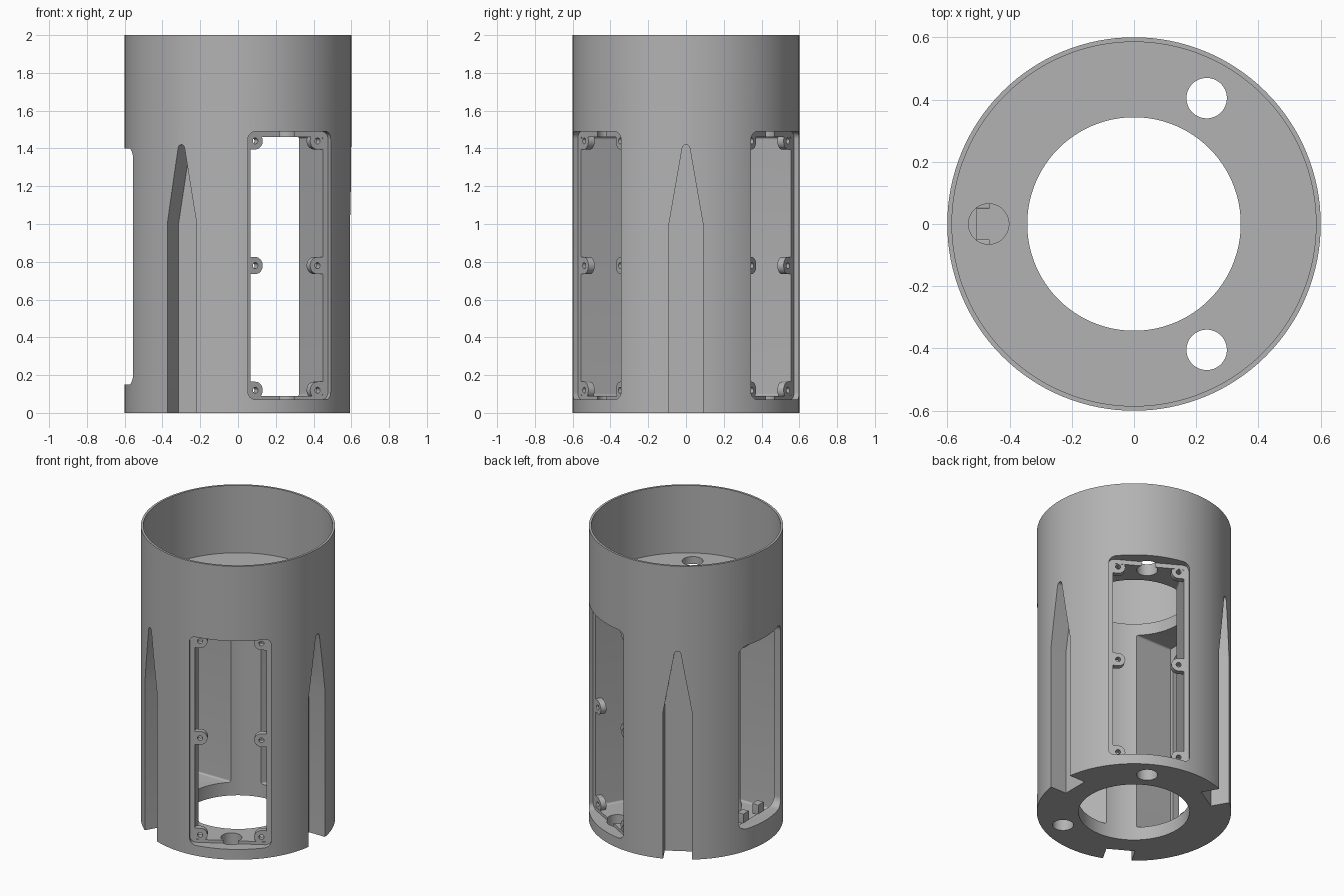
import bpy, bmesh, math
from mathutils import Matrix

cube = bpy.data.objects.get("Cube")
if cube:
    bpy.data.objects.remove(cube, do_unlink=True)

GREY = (0.45, 0.45, 0.45, 1.0)
mat = bpy.data.materials.new("plain grey")
mat.use_nodes = True
mat.diffuse_color = GREY
mat.node_tree.nodes["Principled BSDF"].inputs["Base Color"].default_value = GREY


def finish(name, bm):
    bmesh.ops.recalc_face_normals(bm, faces=bm.faces)
    mesh = bpy.data.meshes.new(name)
    bm.to_mesh(mesh)
    bm.free()
    mesh.materials.append(mat)
    obj = bpy.data.objects.new(name, mesh)
    bpy.context.collection.objects.link(obj)
    return obj


def lathe(name, profile, steps=128):
    """Revolve a closed (radius, z) profile around z."""
    bm = bmesh.new()
    rings = []
    for i in range(steps):
        a = math.tau * i / steps
        rings.append([bm.verts.new((r * math.cos(a), r * math.sin(a), z)) for r, z in profile])
    n = len(profile)
    for i in range(steps):
        p, q = rings[i], rings[(i + 1) % steps]
        for j in range(n):
            k = (j + 1) % n
            bm.faces.new((p[j], q[j], q[k], p[k]))
    return finish(name, bm)


def prism(name, outline, d0, d1, angle):
    """Extrude a (sideways, z) outline radially from d0 to d1, turned by angle."""
    bm = bmesh.new()
    face = bm.faces.new([bm.verts.new((d0, t, z)) for t, z in outline])
    out = bmesh.ops.extrude_face_region(bm, geom=[face])["geom"]
    verts = [v for v in out if isinstance(v, bmesh.types.BMVert)]
    bmesh.ops.translate(bm, verts=verts, vec=(d1 - d0, 0, 0))
    bm.transform(Matrix.Rotation(math.radians(angle), 4, "Z"))
    return finish(name, bm)


def arc(t, z, r, start, end, steps=8):
    return [(t + r * math.cos(math.radians(start + (end - start) * i / steps)),
             z + r * math.sin(math.radians(start + (end - start) * i / steps)))
            for i in range(steps + 1)]


def rounded(half, z0, z1, r):
    return (arc(half - r, z1 - r, r, 0, 90) + arc(r - half, z1 - r, r, 90, 180)
            + arc(r - half, z0 + r, r, 180, 270) + arc(half - r, z0 + r, r, 270, 360))


def circle(t, z, r):
    return arc(t, z, r, 0, 345, 23)


def drill(angle, radius, z0, z1):
    """Vertical round cutter standing off the axis."""
    bm = bmesh.new()
    bmesh.ops.create_cone(bm, cap_ends=True, segments=40, radius1=0.065, radius2=0.065, depth=z1 - z0)
    bm.transform(Matrix.Rotation(math.radians(angle), 4, "Z")
                 @ Matrix.Translation((radius, 0, (z0 + z1) / 2)))
    return finish("hole_cutter", bm)


def cut(obj, cutter):
    cutter.hide_render = True
    mod = obj.modifiers.new("cut", "BOOLEAN")
    mod.operation = "DIFFERENCE"
    mod.solver = "EXACT"
    mod.object = cutter
    bpy.context.view_layer.objects.active = obj
    bpy.ops.object.modifier_apply(modifier=mod.name)
    bpy.data.objects.remove(cutter, do_unlink=True)


# Thick tube with a thin-walled cup on top
body = lathe("body", [(0.343, 0), (0.6, 0), (0.6, 2), (0.585, 2), (0.585, 1.54), (0.343, 1.54)])

# Tapered guide slots in the outside
slot = [(-0.09, -0.1), (0.09, -0.1), (0.09, 1.0)] + arc(0, 1.4, 0.02, 12, 168) + [(-0.09, 1.0)]
for angle in (0, 120, 240):
    cut(body, prism("slot_cutter", slot, 0.474, 0.7, angle))

# Two service windows with a stepped seat for a cover
for angle in (60, -60):
    cut(body, prism("seat_cutter", rounded(0.253, 0.07, 1.49, 0.04), 0.515, 0.7, angle))
    cut(body, prism("pocket_cutter", rounded(0.222, 0.09, 1.46, 0.012), 0.1, 0.55, angle))

# Third window opens through a lip, with a wider pocket behind it
cut(body, prism("rear_pocket_cutter", rounded(0.253, 0.09, 1.46, 0.012), 0.1, 0.505, 180))
cut(body, prism("rear_window_cutter", rounded(0.228, 0.15, 1.4, 0.06), 0.45, 0.7, 180))

# Wiring holes in the middle and bottom plates
for angle in (60, 180, -60):
    cut(body, drill(angle, 0.467, 1.455, 1.7))
    cut(body, drill(angle, 0.467, -0.1, 0.095))

# Screw tabs around the service windows
parts = [body]
for angle, label in ((60, "back"), (-60, "front")):
    for side in (-1, 1):
        for z, level in ((0.12, "low"), (0.78, "middle"), (1.44, "high")):
            shape = arc(0.19, z, 0.045, 90, 270, 16) + [(0.24, z - 0.045), (0.24, z + 0.045)]
            shape = [(t * side, h) for t, h in shape]
            tab = prism(f"{label}_tab_{level}_{'a' if side < 0 else 'b'}", shape, 0.475, 0.513, angle)
            cut(tab, prism("screw_cutter", circle(0.19 * side, z, 0.016), 0.4, 0.6, angle))
            parts.append(tab)

# Small screw blocks behind the lipped window
for side in (-1, 1):
    for z, level in ((0.175, "low"), (1.375, "high")):
        t = 0.08 * side
        block = prism(f"rear_block_{level}_{'a' if side < 0 else 'b'}",
                      rounded(0.03, z - 0.035, z + 0.035, 0.004), 0.465, 0.51, 180)
        block.data.transform(Matrix.Translation((0, -t, 0)))
        cut(block, prism("screw_cutter", circle(t, z, 0.012), 0.4, 0.6, 180))
        parts.append(block)

# Smooth curved walls, crisp edges
bpy.ops.object.select_all(action="DESELECT")
for obj in parts:
    obj.select_set(True)
bpy.context.view_layer.objects.active = body
bpy.ops.object.shade_smooth_by_angle(angle=math.radians(25))
